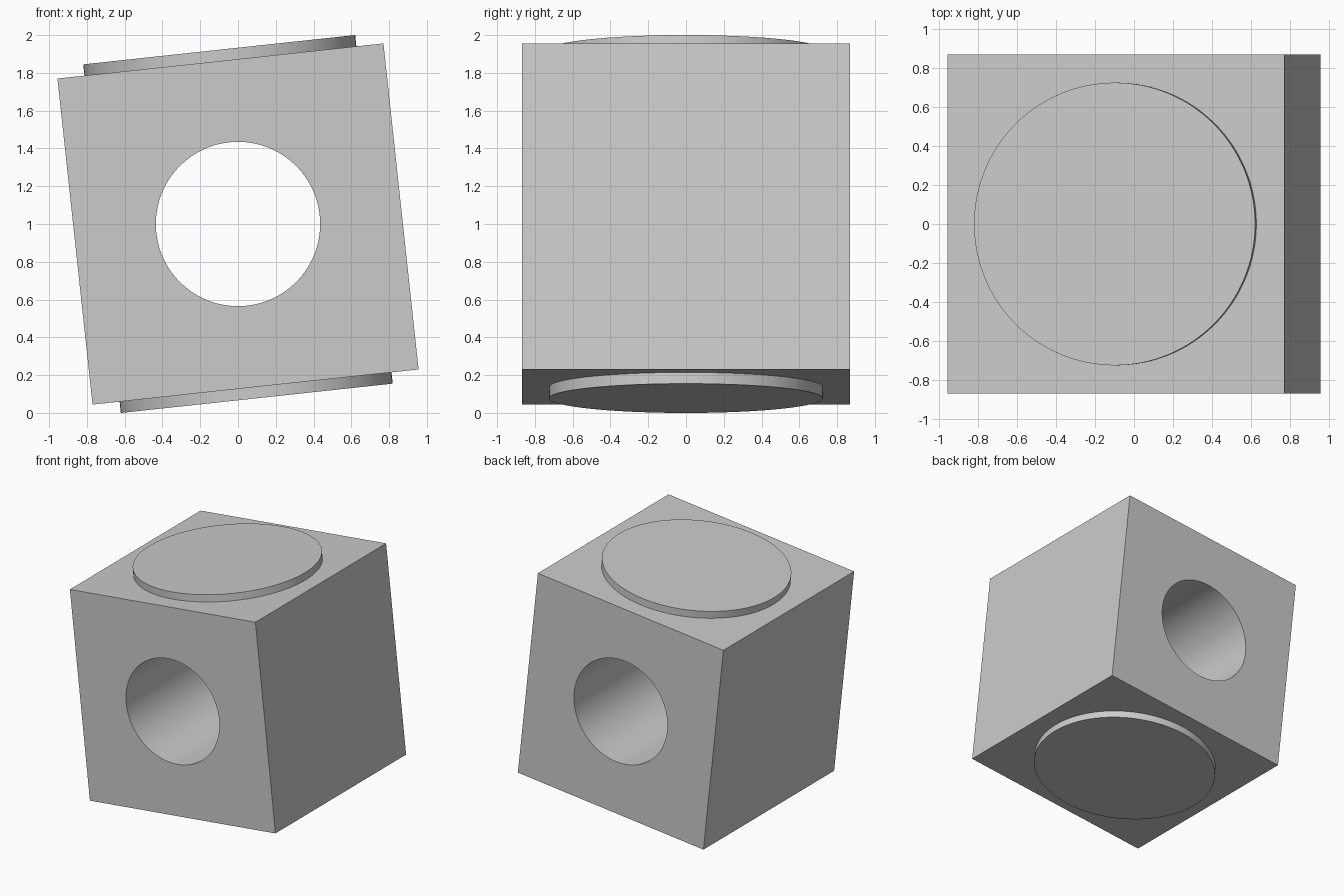
import bpy
import math
from mathutils import Matrix

if "Cube" in bpy.data.objects:
    bpy.data.objects.remove(bpy.data.objects["Cube"], do_unlink=True)

HALF = 0.868          # half the block's edge
BOSS_TOP = 0.928      # boss face distance from the centre
BOSS_RADIUS = 0.724
BORE_RADIUS = 0.435
TILT = Matrix.Translation((0, 0, 1)) @ Matrix.Rotation(math.radians(-6.15), 4, 'Y')

grey = bpy.data.materials.new("light grey")
grey.use_nodes = True
grey.diffuse_color = (0.6, 0.6, 0.6, 1)
grey.node_tree.nodes["Principled BSDF"].inputs["Base Color"].default_value = (0.6, 0.6, 0.6, 1)


def finish(name, local=Matrix()):
    """Name the active primitive, colour it and tilt it with the whole model."""
    ob = bpy.context.object
    ob.name = name
    ob.data.materials.append(grey)
    ob.matrix_world = TILT @ local @ ob.matrix_basis
    return ob


def smooth(ob):
    bpy.ops.object.select_all(action='DESELECT')
    ob.select_set(True)
    bpy.context.view_layer.objects.active = ob
    bpy.ops.object.shade_smooth_by_angle(angle=math.radians(30))


# Block
bpy.ops.mesh.primitive_cube_add(size=2 * HALF)
block = finish("block")

# Bore through the block from front to back
bpy.ops.mesh.primitive_cylinder_add(vertices=96, radius=BORE_RADIUS, depth=3)
cutter = finish("bore_cutter", Matrix.Rotation(math.radians(90), 4, 'X'))
cutter.hide_render = True
bpy.context.view_layer.update()

bore = block.modifiers.new("bore", 'BOOLEAN')
bore.operation = 'DIFFERENCE'
bore.solver = 'EXACT'
bore.object = cutter
bpy.context.view_layer.objects.active = block
bpy.ops.object.modifier_apply(modifier=bore.name)
bpy.data.objects.remove(cutter, do_unlink=True)
smooth(block)

# Round bosses on the top and bottom
for name, side in (("top_boss", 1), ("bottom_boss", -1)):
    bpy.ops.mesh.primitive_cylinder_add(
        vertices=128, radius=BOSS_RADIUS, depth=BOSS_TOP - HALF,
        location=(0, 0, side * (BOSS_TOP + HALF) / 2))
    smooth(finish(name))
